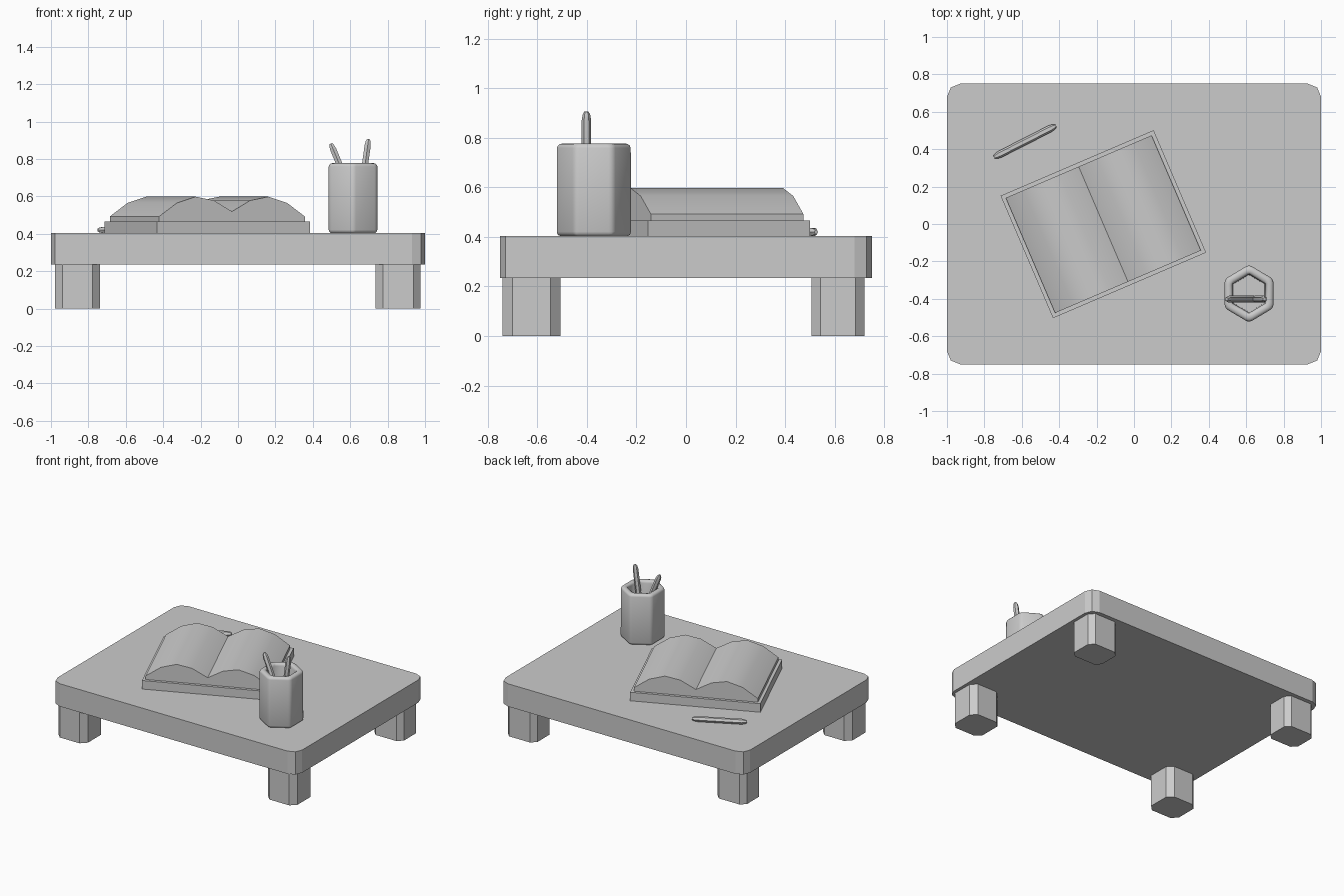
import bpy, bmesh, math
from mathutils import Vector, Matrix

if "Cube" in bpy.data.objects:
    bpy.data.objects.remove(bpy.data.objects["Cube"])


def finish(name, bm, smooth=None):
    bmesh.ops.recalc_face_normals(bm, faces=bm.faces)
    me = bpy.data.meshes.new(name)
    bm.to_mesh(me)
    bm.free()
    ob = bpy.data.objects.new(name, me)
    bpy.context.collection.objects.link(ob)
    if smooth:
        bpy.ops.object.select_all(action='DESELECT')
        ob.select_set(True)
        bpy.context.view_layer.objects.active = ob
        bpy.ops.object.shade_smooth_by_angle(angle=math.radians(smooth))
    return ob


def box(name, x, y, z, corner=0, segments=1):
    """Box from ranges, with its upright edges bevelled."""
    bm = bmesh.new()
    bmesh.ops.create_cube(bm, size=1)
    for v in bm.verts:
        for i, (a, b) in enumerate((x, y, z)):
            v.co[i] = a if v.co[i] < 0 else b
    if corner:
        upright = [e for e in bm.edges
                   if abs(e.verts[0].co.z - e.verts[1].co.z) > 0.01]
        bmesh.ops.bevel(bm, geom=upright, offset=corner, segments=segments,
                        profile=0.5, affect='EDGES')
    return finish(name, bm)


def pen(name, start, end, radius=0.019):
    """Six-sided rod with rounded ends."""
    start, end = Vector(start), Vector(end)
    axis = end - start
    length = axis.length
    rot = axis.to_track_quat('Z', 'Y').to_matrix().to_4x4()
    bm = bmesh.new()
    rings = []
    for h, r in ((0, 0.45), (0.012, 0.8), (0.035, 1),
                 (length - 0.035, 1), (length - 0.012, 0.8), (length, 0.45)):
        rings.append([bm.verts.new((radius * r * math.cos(k * math.pi / 3),
                                    radius * r * math.sin(k * math.pi / 3), h))
                      for k in range(6)])
    for a, b in zip(rings, rings[1:]):
        for k in range(6):
            bm.faces.new((a[k], a[k - 1], b[k - 1], b[k]))
    bm.faces.new(rings[0])
    bm.faces.new(rings[-1])
    bm.transform(Matrix.Translation(start) @ rot)
    return finish(name, bm, 40)


# table top and legs
box("table_top", (-1, 1), (-0.75, 0.75), (0.235, 0.403), 0.07, 2)
for side, x in (("left", (-0.978, -0.737)), ("right", (0.735, 0.977))):
    box("front_leg_" + side, x, (-0.74, -0.507), (0, 0.24), 0.04)
    box("back_leg_" + side, x, (0.506, 0.72), (0, 0.24), 0.036)

# open book: cover slab and arched pages
place = Matrix.Translation((-0.164, -0.001, 0)) @ Matrix.Rotation(math.radians(23.2), 4, 'Z')
cover = box("book_cover", (-0.445, 0.445), (-0.356, 0.356), (0.40, 0.466))
cover.data.transform(place)

half = [(0.106, 0.578), (0.212, 0.598), (0.32, 0.565), (0.424, 0.492)]
profile = ([(-0.424, 0.46)] + [(-x, z) for x, z in reversed(half)]
           + [(0, 0.519)] + half + [(0.424, 0.46)])
bm = bmesh.new()
face = bm.faces.new([bm.verts.new((x, -0.335, z)) for x, z in profile])
ext = bmesh.ops.extrude_face_region(bm, geom=[face], use_keep_orig=True)
bmesh.ops.translate(bm, vec=(0, 0.67, 0),
                    verts=[g for g in ext["geom"] if isinstance(g, bmesh.types.BMVert)])
bm.transform(place)
finish("book_pages", bm, 50)

# hexagonal pen cup with hollow inside
bm = bmesh.new()
loops = []
for r, z in ((0.155, 0.403), (0.155, 0.777), (0.104, 0.777), (0.100, 0.46)):
    loops.append([bm.verts.new((0.615 + r * 0.84 * math.sin(k * math.pi / 3) / 0.866,
                                -0.372 + r * math.cos(k * math.pi / 3), z))
                  for k in range(6)])
for a, b in zip(loops, loops[1:]):
    for k in range(6):
        bm.faces.new((a[k], a[k - 1], b[k - 1], b[k]))
bm.faces.new(loops[0])
bm.faces.new(loops[-1])
bmesh.ops.recalc_face_normals(bm, faces=bm.faces)
outer = set(loops[0] + loops[1] + loops[2])
edges = [e for e in bm.edges if e.verts[0] in outer and e.verts[1] in outer]
bmesh.ops.bevel(bm, geom=edges, offset=0.018, segments=3, profile=0.5, affect='EDGES')
finish("pen_cup", bm, 45)

# pens in the cup and on the table
pen("cup_pen_left", (0.655, -0.402, 0.50), (0.496, -0.402, 0.882))
pen("cup_pen_right", (0.642, -0.402, 0.50), (0.698, -0.402, 0.906))
pen("loose_pen", (-0.748, 0.357, 0.42), (-0.418, 0.525, 0.42))
